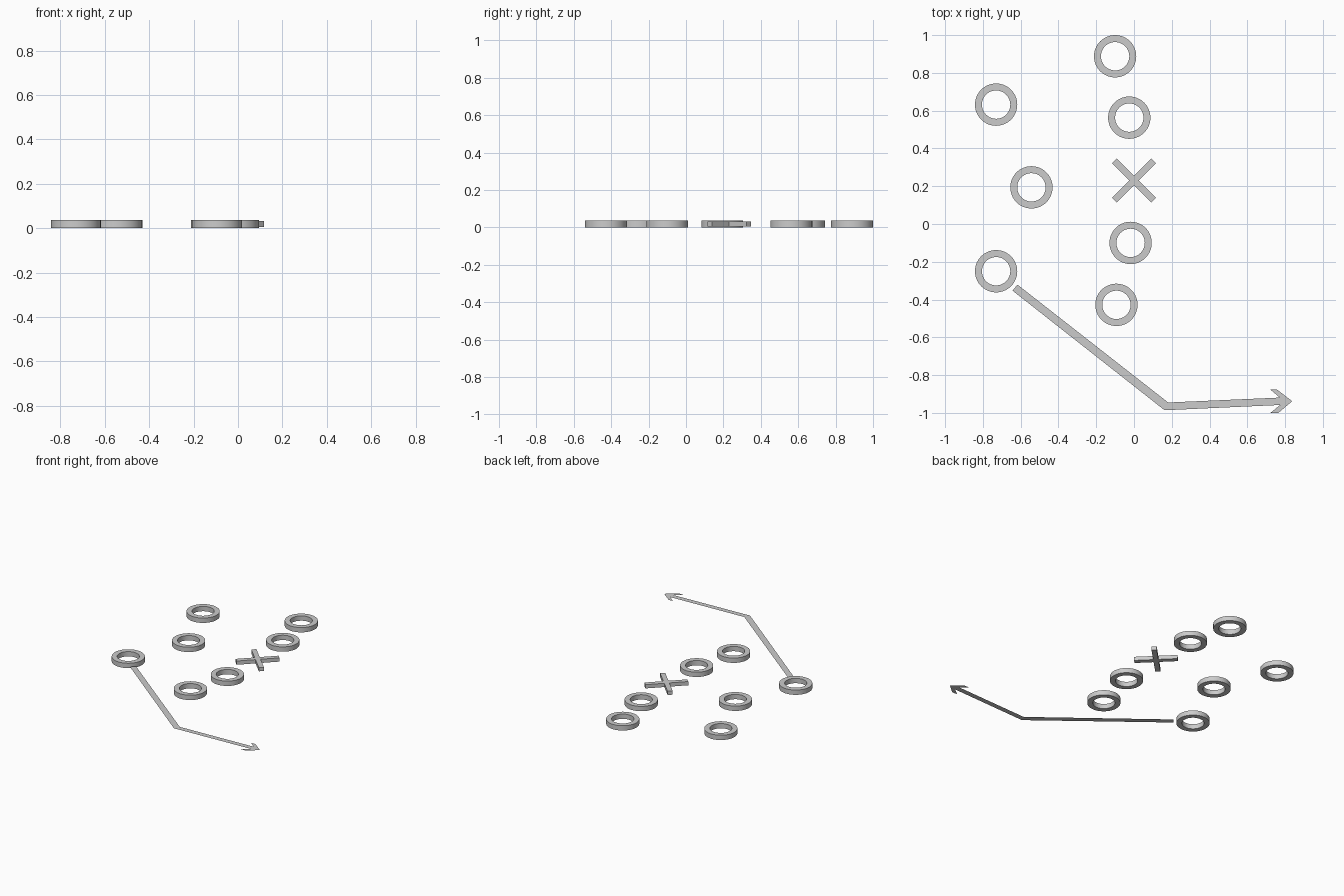
import bpy, bmesh
from math import sin, cos, tau, radians

if "Cube" in bpy.data.objects:
    bpy.data.objects.remove(bpy.data.objects["Cube"])

H = 0.036  # marker height


def make_object(name, bm):
    mesh = bpy.data.meshes.new(name)
    bm.to_mesh(mesh)
    bm.free()
    ob = bpy.data.objects.new(name, mesh)
    bpy.context.collection.objects.link(ob)
    return ob


def ring(name, x, y, outer=0.112, inner=0.075, n=64):
    bm = bmesh.new()
    profile = [(outer, 0), (outer, H), (inner, H), (inner, 0)]
    loops = [[bm.verts.new((r * cos(tau * i / n), r * sin(tau * i / n), z))
              for r, z in profile] for i in range(n)]
    for i in range(n):
        a, b = loops[i], loops[(i + 1) % n]
        for j in range(4):
            k = (j + 1) % 4
            bm.faces.new((a[j], b[j], b[k], a[k]))
    ob = make_object(name, bm)
    ob.location = (x, y, 0)
    bpy.ops.object.select_all(action='DESELECT')
    ob.select_set(True)
    bpy.context.view_layer.objects.active = ob
    bpy.ops.object.shade_smooth_by_angle(angle=radians(30))


# Player rings: front line and back row
for i, (x, y) in enumerate([(-0.10, 0.888), (-0.025, 0.563), (-0.018, -0.10), (-0.093, -0.428)]):
    ring(f"line_ring_{i + 1}", x, y)
for i, (x, y) in enumerate([(-0.73, 0.632), (-0.543, 0.194), (-0.73, -0.25)]):
    ring(f"back_ring_{i + 1}", x, y)

# Cross marker: a single 12-sided plus outline, turned and extruded
bm = bmesh.new()
L, w = 0.147, 0.0175
pts = []
for k in range(4):
    c, s = cos(k * tau / 4 + tau / 8), sin(k * tau / 4 + tau / 8)
    for px, py in [(L, -w), (L, w), (w, w)]:
        pts.append((px * c - py * s, px * s + py * c))
face = bm.faces.new([bm.verts.new((x, y, 0.004)) for x, y in pts])
top = bmesh.ops.extrude_face_region(bm, geom=[face], use_keep_orig=True)
bmesh.ops.translate(bm, vec=(0, 0, 0.028),
                    verts=[v for v in top["geom"] if isinstance(v, bmesh.types.BMVert)])
bmesh.ops.recalc_face_normals(bm, faces=bm.faces)
make_object("cross_marker", bm).location = (0, 0.231, 0)

# Route arrow: flat bent strip with a chevron head
bm = bmesh.new()
upper = [(-0.617, -0.321), (0.181, -0.945), (0.772, -0.919)]
lower = [(-0.643, -0.353), (0.162, -0.986), (0.774, -0.958)]
head_up = [(0.722, -0.877), (0.757, -0.877)]
head_low = [(0.722, -1.0), (0.764, -1.0)]
tip = (0.838, -0.938)
V = lambda p: bm.verts.new((p[0], p[1], 0.019))
u, l, hu, hl = ([V(p) for p in s] for s in (upper, lower, head_up, head_low))
t = V(tip)
for i in range(2):
    bm.faces.new((l[i], l[i + 1], u[i + 1], u[i]))
bm.faces.new((l[2], t, u[2]))
bm.faces.new((u[2], t, hu[1], hu[0]))
bm.faces.new((hl[0], hl[1], t, l[2]))
make_object("route_arrow", bm)
